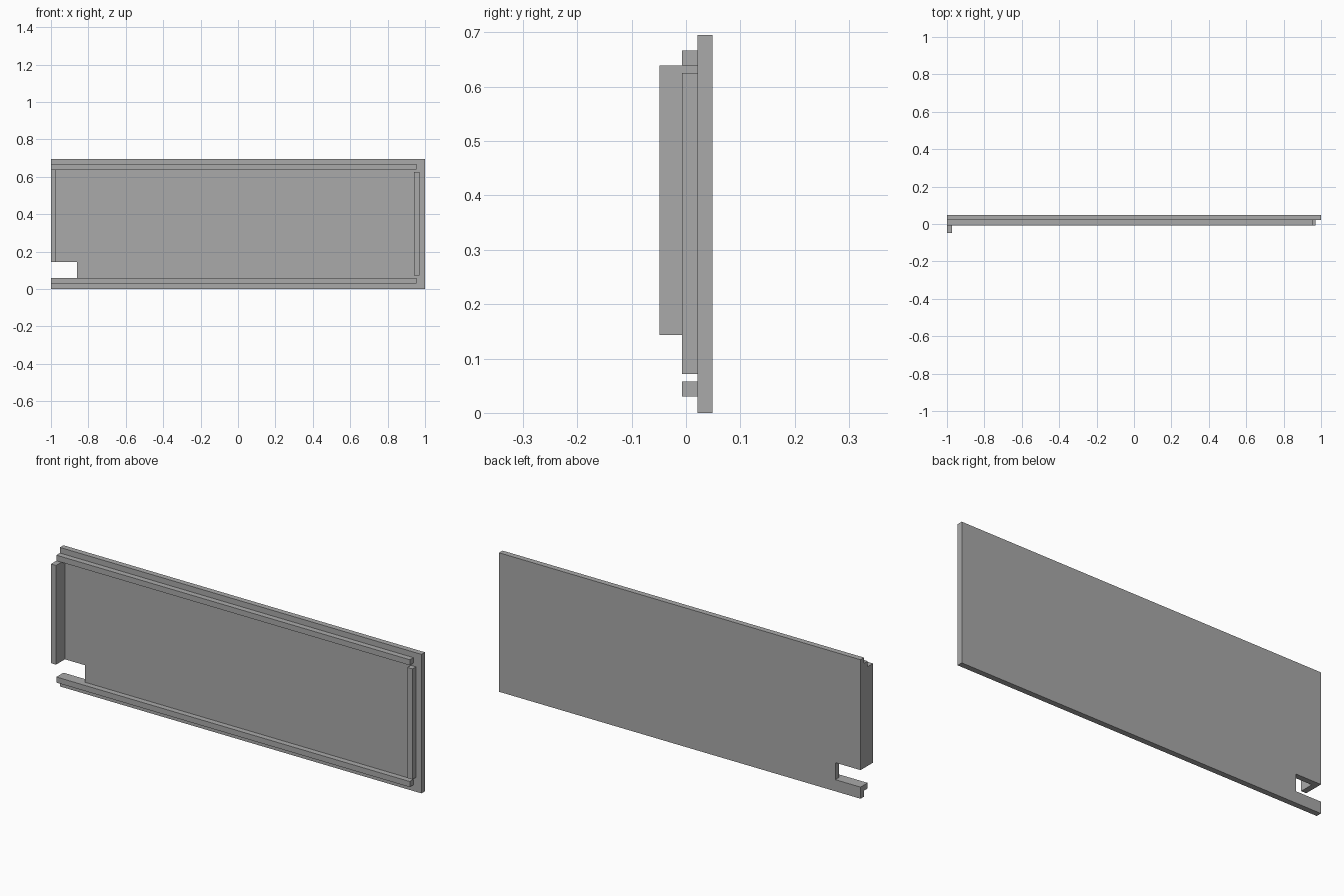
import bpy
import bmesh

cube = bpy.data.objects.get("Cube")
if cube:
    bpy.data.objects.remove(cube, do_unlink=True)

grey = bpy.data.materials.new("plain_grey")
grey.use_nodes = True
colour = (0.4, 0.4, 0.4, 1)
grey.diffuse_color = colour
grey.node_tree.nodes["Principled BSDF"].inputs["Base Color"].default_value = colour

LEFT, RIGHT, HEIGHT = -1.0, 1.0, 0.695
BACK, FACE, RAIL_FRONT, FLANGE_FRONT = 0.049, 0.021, -0.007, -0.049
NOTCH_X, NOTCH_LOW, NOTCH_HIGH = -0.86, 0.058, 0.143


def slab(name, outline, front, back):
    """Extrude an (x, z) outline from front to back along y."""
    bm = bmesh.new()
    face = bm.faces.new([bm.verts.new((x, front, z)) for x, z in outline])
    new = bmesh.ops.extrude_face_region(bm, geom=[face])["geom"]
    verts = [v for v in new if isinstance(v, bmesh.types.BMVert)]
    bmesh.ops.translate(bm, verts=verts, vec=(0, back - front, 0))
    bmesh.ops.recalc_face_normals(bm, faces=bm.faces)
    mesh = bpy.data.meshes.new(name)
    bm.to_mesh(mesh)
    bm.free()
    mesh.materials.append(grey)
    obj = bpy.data.objects.new(name, mesh)
    bpy.context.collection.objects.link(obj)


def box(name, x0, x1, z0, z1, front):
    slab(name, [(x0, z0), (x1, z0), (x1, z1), (x0, z1)], front, FACE)


# Main panel with the notch in its side edge
slab("panel", [(LEFT, 0), (RIGHT, 0), (RIGHT, HEIGHT), (LEFT, HEIGHT),
               (LEFT, NOTCH_HIGH), (NOTCH_X, NOTCH_HIGH),
               (NOTCH_X, NOTCH_LOW), (LEFT, NOTCH_LOW)], FACE, BACK)

# Long rails along the top and bottom
for name, z in (("bottom_rail", 0.03), ("top_rail", 0.639)):
    box(name, LEFT, 0.955, z, z + 0.028, RAIL_FRONT)

# Upright strip at one end, deeper flange at the other
box("end_strip", 0.942, 0.97, 0.072, 0.625, RAIL_FRONT)
box("end_flange", LEFT, -0.972, NOTCH_HIGH, 0.639, FLANGE_FRONT)
